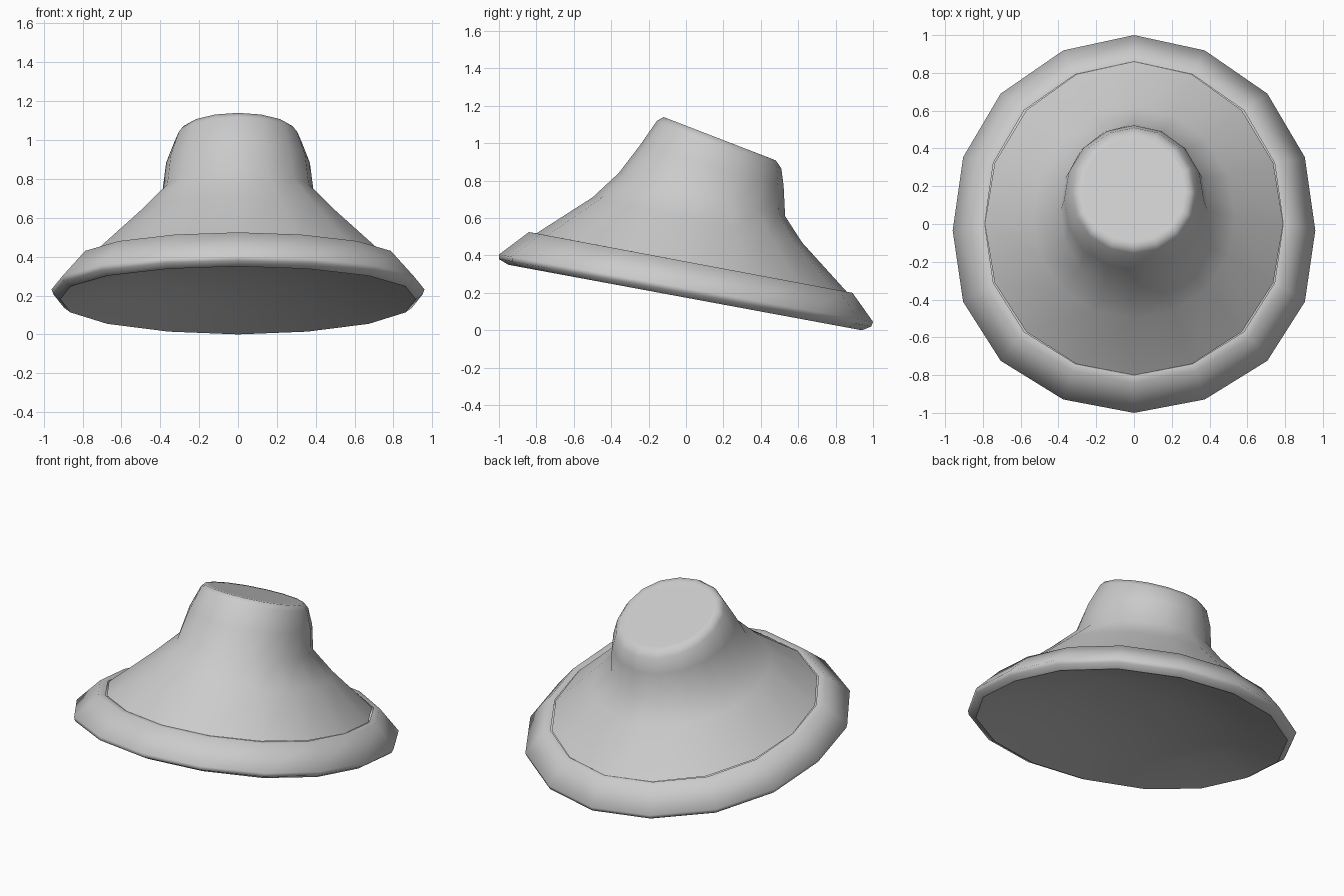
import bpy
import bmesh
from math import sin, cos, tau

SIDES = 16

if "Cube" in bpy.data.objects:
    bpy.data.objects.remove(bpy.data.objects["Cube"], do_unlink=True)

grey = bpy.data.materials.new("light grey")
grey.use_nodes = True
grey.diffuse_color = (0.6, 0.6, 0.6, 1)
grey.node_tree.nodes["Principled BSDF"].inputs["Base Color"].default_value = (0.6, 0.6, 0.6, 1)


def tilted_loft(name, rings, bulge=0.04, cap_first=False, cap_last=False):
    """Skin rounded rings, each given by its front point, back point and half width."""
    bm = bmesh.new()
    loops = []
    for (fy, fz), (by, bz), half in rings:
        loop = []
        for i in range(SIDES):
            a = tau * i / SIDES
            # Sides sit slightly forward and bulge a little at the diagonals
            t = (1 + sin(a)) / 2 - 0.017 * cos(a) ** 2
            x = half * cos(a) * (1 + bulge * sin(2 * a) ** 2)
            loop.append(bm.verts.new((x, fy + (by - fy) * t, fz + (bz - fz) * t)))
        loops.append(loop)
    for low, high in zip(loops, loops[1:]):
        for i in range(SIDES):
            j = (i + 1) % SIDES
            bm.faces.new((low[i], low[j], high[j], high[i]))
    if cap_first:
        bm.faces.new(loops[0][::-1])
    if cap_last:
        bm.faces.new(loops[-1])
    for face in bm.faces:
        face.smooth = True
    mesh = bpy.data.meshes.new(name)
    bm.to_mesh(mesh)
    bm.free()
    mesh.materials.append(grey)
    obj = bpy.data.objects.new(name, mesh)
    bpy.context.collection.objects.link(obj)


# Edges shared by neighbouring parts
lower_edge = ((-0.95, 0.35), (0.94, 0.0), 0.915)
crease = ((-0.80, 0.518), (0.86, 0.205), 0.79)

# Shallow domed recess in the underside
tilted_loft("underside_recess", [
    ((-0.06, 0.345), (0.24, 0.29), 0.15),
    ((-0.34, 0.372), (0.52, 0.213), 0.42),
    ((-0.66, 0.37), (0.72, 0.116), 0.67),
    lower_edge,
], cap_first=True)

# Rounded brim
tilted_loft("brim", [
    lower_edge,
    ((-1.0, 0.38), (0.99, 0.02), 0.95),
    ((-1.0, 0.405), (1.0, 0.045), 0.96),
    ((-0.84, 0.525), (0.89, 0.20), 0.835),
    crease,
])

# Flared bell narrowing to a slanted, capped neck
tilted_loft("bell_and_neck", [
    crease,
    ((-0.50, 0.71), (0.62, 0.47), 0.535),
    ((-0.36, 0.84), (0.53, 0.61), 0.39),
    ((-0.245, 0.99), (0.522, 0.77), 0.37),
    ((-0.155, 1.12), (0.51, 0.865), 0.325),
    ((-0.12, 1.14), (0.48, 0.908), 0.30),
    ((-0.09, 1.128), (0.45, 0.92), 0.27),
], bulge=0.02, cap_last=True)
